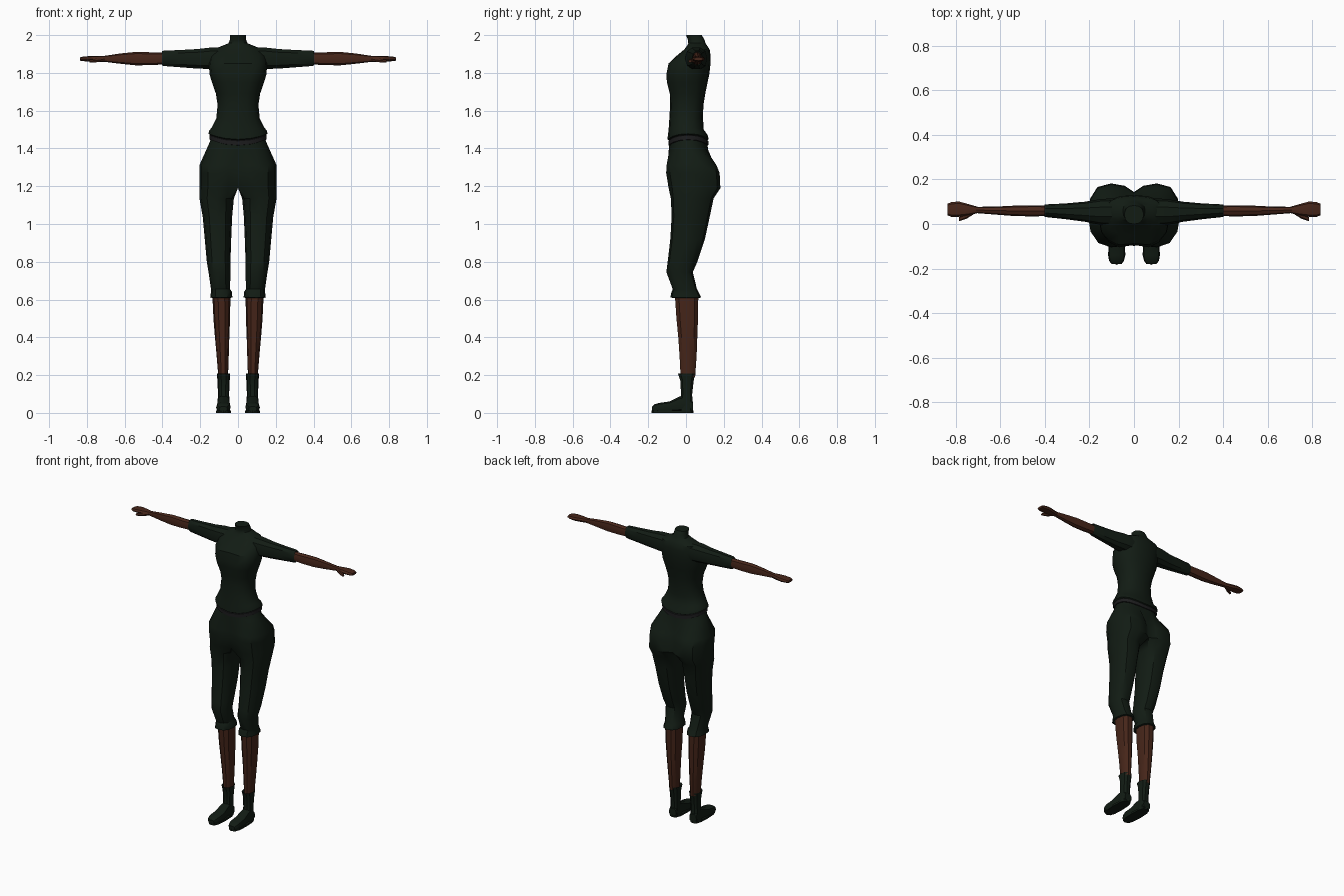
import bpy, math

def material(name, rgb):
    m = bpy.data.materials.new(name)
    m.diffuse_color = (*rgb, 1)
    return m

GREEN = material("dark_green_cloth", (0.006, 0.0115, 0.007))
SKIN = material("skin", (0.062, 0.019, 0.010))
BELT = material("belt_grey", (0.012, 0.012, 0.013))

def oval(axis, pos, a0, a1, b0, b1, n=10, p=0.85):
    """Superellipse ring across the given axis, filling a0..a1 by b0..b1."""
    ring = []
    for k in range(n):
        t = 2 * math.pi * k / n
        c, s = math.cos(t), math.sin(t)
        a = (a0 + a1) / 2 + (a1 - a0) / 2 * math.copysign(abs(c) ** p, c)
        b = (b0 + b1) / 2 + (b1 - b0) / 2 * math.copysign(abs(s) ** p, s)
        ring.append({"z": (a, b, pos), "x": (pos, a, b), "y": (a, pos, b)}[axis])
    return ring

def loft(name, rings, mat, mirror=False, caps=(True, True), angle=35):
    n = len(rings[0])
    verts = [v for r in rings for v in r]
    faces = []
    for i in range(len(rings) - 1):
        for k in range(n):
            f = (i * n + k, i * n + (k + 1) % n, (i + 1) * n + (k + 1) % n, (i + 1) * n + k)
            if not all(abs(verts[j][0]) < 1e-4 for j in f):   # no wall on the mirror plane
                faces.append(f)
    if caps[0]:
        faces.append(tuple(reversed(range(n))))
    if caps[1]:
        faces.append(tuple(range(len(verts) - n, len(verts))))
    me = bpy.data.meshes.new(name)
    me.from_pydata(verts, [], faces)
    me.materials.append(mat)
    ob = bpy.data.objects.new(name, me)
    bpy.context.collection.objects.link(ob)
    bpy.ops.object.select_all(action="DESELECT")
    bpy.context.view_layer.objects.active = ob
    ob.select_set(True)
    bpy.ops.object.mode_set(mode="EDIT")
    bpy.ops.mesh.select_all(action="SELECT")
    bpy.ops.mesh.normals_make_consistent(inside=False)
    bpy.ops.object.mode_set(mode="OBJECT")
    bpy.ops.object.shade_smooth_by_angle(angle=math.radians(angle))
    if mirror:
        ob.modifiers.new("mirror", "MIRROR")
    return ob

def tube(name, axis, rows, mat, n=10, p=0.85, **kw):
    return loft(name, [oval(axis, *r, n=n, p=p) for r in rows], mat, **kw)

# Shirt: z, half width, front y, back y, front groove, hem rise at the sides
def body_ring(z, w, y0, y1, groove=0, rise=0, p=0.85):
    ring = []
    for x, y, zz in oval("z", z, -w, w, y0, y1, n=16, p=p):
        if abs(x) < 0.01 and y < 0:
            y += groove
        ring.append((x, y, zz + rise * (x / w) ** 2))
    return ring

loft("shirt", [body_ring(*r) for r in [
    (1.440, .145, -.085, .105, 0, .030),
    (1.448, .157, -.098, .120, 0, .030),
    (1.470, .152, -.096, .115, 0, .025),
    (1.50, .140, -.092, .094, 0, .01),
    (1.56, .115, -.088, .090),
    (1.63, .108, -.084, .092),
    (1.69, .117, -.090, .102, .004),
    (1.75, .138, -.108, .114, .014),
    (1.79, .150, -.112, .123, .018),
    (1.85, .155, -.100, .130, .012),
    (1.89, .148, -.050, .130),
    (1.925, .128, -.008, .125),
    (1.943, .085, .005, .112),
    (1.957, .050, .012, .103),
    (1.975, .043, .010, .098),
    (2.0, .043, .000, .083),
]], GREEN, caps=(False, True))

# Belt peeking out below the hem
loft("belt", [body_ring(*r) for r in [
    (1.415, .142, -.084, .112, 0, .030),
    (1.417, .150, -.093, .118, 0, .030),
    (1.440, .150, -.094, .118, 0, .030),
    (1.446, .142, -.084, .108, 0, .030),
]], BELT, caps=(False, False))

# Trousers: one half from waist to cuff, mirrored
rad = math.radians
WAIST = [(math.cos(rad(18 * k)), .5 + .5 * math.sin(rad(18 * k))) for k in range(6)] + [(0, .5)] + \
        [(math.cos(rad(18 * k)), .5 - .5 * math.sin(rad(18 * k))) for k in range(5, 0, -1)]
HIP = [(1, .5), (.96, .75), (.80, .94), (.5, 1), (.2, .96), (0, .86), (0, .5),
       (0, .06), (.25, .02), (.5, 0), (.78, .07), (.95, .26)]
LEG = [(a, b) for a, b, _ in oval("z", 0, 0, 1, 0, 1, n=12, p=.85)]

def half_ring(shape, z, x0, x1, y0, y1):
    return [(x0 + u * (x1 - x0), y0 + v * (y1 - y0), z) for u, v in shape]

loft("trousers", [half_ring(*r) for r in [
    (WAIST, 1.45, 0, .143, -.088, .110),
    (WAIST, 1.41, 0, .160, -.090, .115),
    (HIP, 1.31, 0, .205, -.103, .162),
    (HIP, 1.27, 0, .205, -.105, .178),
    (HIP, 1.19, 0, .205, -.092, .182),
    (LEG, 1.135, .022, .204, -.080, .146),
    (LEG, 1.04, .031, .187, -.076, .126),
    (LEG, .92, .036, .176, -.083, .100),
    (LEG, .80, .040, .165, -.097, .060),
    (LEG, .745, .040, .156, -.104, .036),
    (LEG, .655, .042, .143, -.070, .058),
    (LEG, .640, .032, .143, -.077, .066),
    (LEG, .612, .030, .147, -.083, .080),
    (LEG, .608, .042, .137, -.070, .070),
]], GREEN, mirror=True, caps=(False, False))

# Bare shins
tube("lower_legs", "z", [
    (.63, .040, .136, -.062, .068),
    (.50, .042, .130, -.053, .066),
    (.40, .046, .122, -.043, .062),
    (.30, .049, .113, -.036, .058),
    (.19, .053, .104, -.030, .050),
], SKIN, mirror=True, caps=(False, False))

# Boots: shaft, foot and sole
tube("boot_shafts", "z", [
    (.195, .050, .104, -.034, .044),
    (.208, .041, .112, -.045, .051),
    (.17, .044, .109, -.031, .042),
    (.10, .047, .106, -.028, .034),
    (.04, .044, .109, -.034, .036),
    (.008, .042, .111, -.040, .038),
], GREEN, mirror=True, caps=(False, False))
tube("boot_feet", "y", [
    (.036, .050, .104, .004, .060),
    (.000, .045, .108, .004, .095),
    (-.035, .044, .110, .004, .088),
    (-.085, .040, .114, .004, .062),
    (-.140, .039, .116, .004, .054),
    (-.165, .045, .112, .004, .047),
    (-.180, .056, .100, .008, .034),
], GREEN, p=.7, mirror=True)
tube("boot_soles", "z", [
    (0, .038, .116, -.183, .040),
    (.012, .038, .116, -.183, .040),
], GREEN, n=12, p=.7, mirror=True)

# Sleeves, forearms, hands and thumbs, reaching out along x
tube("sleeves", "x", [
    (.09, -.005, .115, 1.815, 1.938),
    (.15, -.004, .112, 1.818, 1.936),
    (.22, .010, .100, 1.821, 1.928),
    (.31, .022, .092, 1.828, 1.923),
    (.395, .031, .088, 1.835, 1.919),
    (.402, .033, .086, 1.838, 1.916),
    (.396, .040, .080, 1.846, 1.908),
], GREEN, mirror=True, caps=(False, False))
tube("forearms", "x", [
    (.37, .036, .083, 1.846, 1.906),
    (.46, .034, .084, 1.841, 1.909),
    (.54, .036, .082, 1.840, 1.911),
    (.62, .042, .078, 1.848, 1.903),
    (.71, .049, .077, 1.859, 1.890),
], SKIN, n=8, mirror=True, caps=(False, False))
tube("hands", "x", [
    (.70, .049, .077, 1.859, 1.890),
    (.745, .038, .090, 1.858, 1.890),
    (.785, .032, .101, 1.860, 1.889),
    (.820, .032, .098, 1.862, 1.886),
    (.837, .040, .090, 1.865, 1.882),
], SKIN, n=8, mirror=True, angle=25)
tube("thumbs", "x", [
    (.715, .046, .066, 1.860, 1.882),
    (.750, .024, .050, 1.855, 1.877),
    (.785, .012, .030, 1.855, 1.870),
], SKIN, n=6, mirror=True, angle=25)
